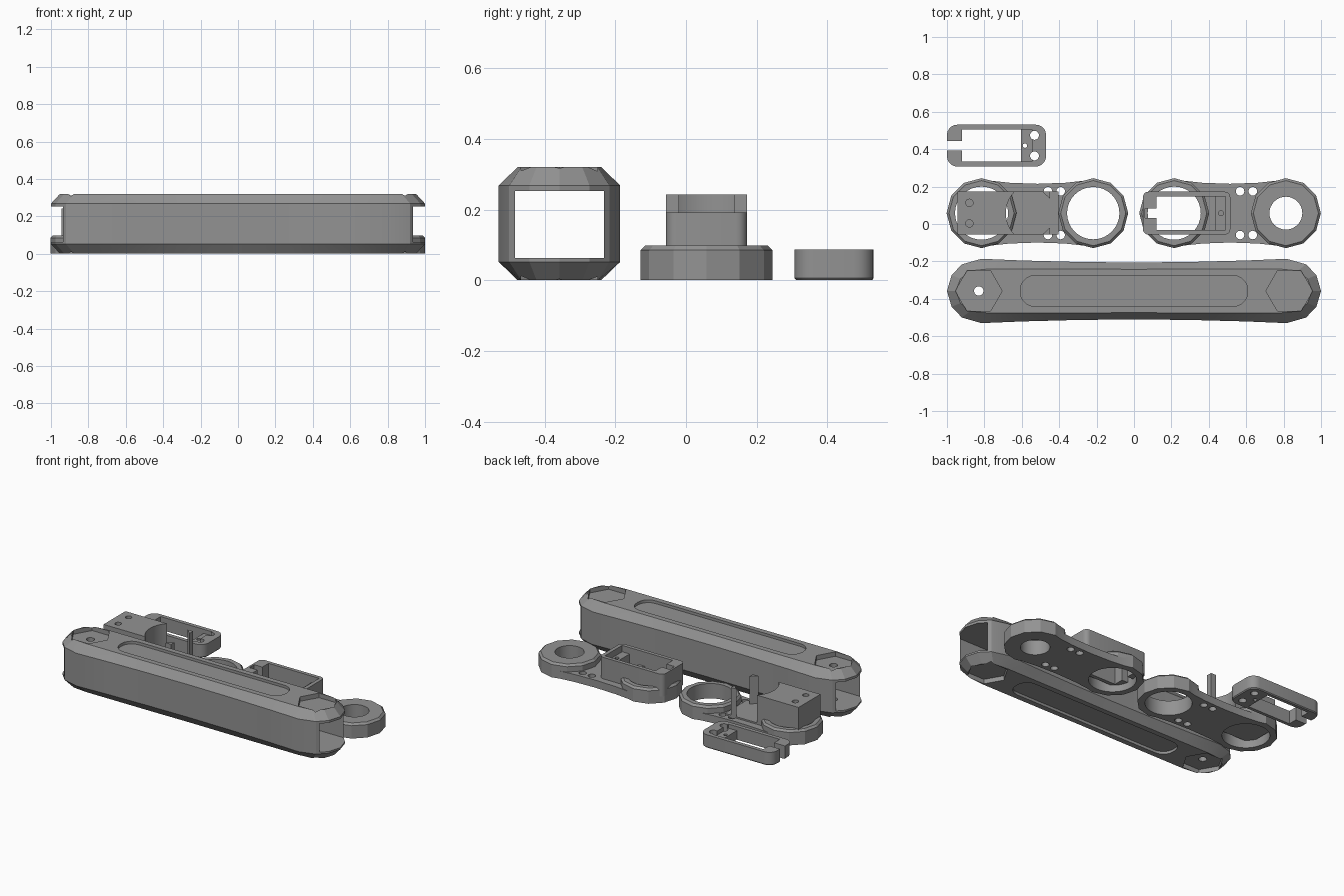
import bpy, bmesh, math

if "Cube" in bpy.data.objects:
    bpy.data.objects.remove(bpy.data.objects["Cube"])

grey = bpy.data.materials.new("mid_grey")
grey.diffuse_color = (0.29, 0.29, 0.29, 1)
grey.use_nodes = True
grey.node_tree.nodes["Principled BSDF"].inputs["Base Color"].default_value = grey.diffuse_color


def loft(name, levels):
    """Solid from stacked outlines: [(z, [(x, y), ...]), ...]"""
    bm = bmesh.new()
    rows = [[bm.verts.new((x, y, z)) for x, y in pts] for z, pts in levels]
    n = len(rows[0])
    for a, b in zip(rows, rows[1:]):
        for i in range(n):
            j = (i + 1) % n
            bm.faces.new((a[i], a[j], b[j], b[i]))
    bm.faces.new(rows[0][::-1])
    bm.faces.new(rows[-1])
    bmesh.ops.recalc_face_normals(bm, faces=bm.faces)
    me = bpy.data.meshes.new(name)
    bm.to_mesh(me)
    bm.free()
    me.materials.append(grey)
    ob = bpy.data.objects.new(name, me)
    bpy.context.collection.objects.link(ob)
    return ob


def prism(name, pts, z0, z1):
    return loft(name, [(z0, pts), (z1, pts)])


def circle(cx, cy, r, n=12, turn=0.0):
    return [(cx + r * math.cos(2 * math.pi * i / n + turn),
             cy + r * math.sin(2 * math.pi * i / n + turn)) for i in range(n)]


def rect(x0, x1, y0, y1, r=0.0, seg=5):
    if r == 0:
        return [(x0, y0), (x1, y0), (x1, y1), (x0, y1)]
    pts = []
    for k, (cx, cy) in enumerate([(x1 - r, y1 - r), (x0 + r, y1 - r),
                                  (x0 + r, y0 + r), (x1 - r, y0 + r)]):
        for i in range(seg + 1):
            a = math.pi / 2 * (k + i / seg)
            pts.append((cx + r * math.cos(a), cy + r * math.sin(a)))
    return pts


def combine(ob, others, op='DIFFERENCE'):
    """Apply booleans one by one and remove the helper solids."""
    for o in others:
        o.hide_render = True
        m = ob.modifiers.new("bool", 'BOOLEAN')
        m.operation, m.solver, m.object = op, 'EXACT', o
        bpy.context.view_layer.update()
        dg = bpy.context.evaluated_depsgraph_get()
        me = bpy.data.meshes.new_from_object(ob.evaluated_get(dg))
        ob.modifiers.clear()
        ob.data = me
        bpy.data.objects.remove(o)
    return ob


def hole(x, y, r, z0=-0.1, z1=0.5, n=24):
    return prism("cutter", circle(x, y, r, n), z0, z1)


# ---- long hollow arm with chamfered shell ----
AY = -0.358
quarter = [(1.0, 0.0), (0.975, 0.085), (0.92, 0.142), (0.815, 0.172),
           (0.6, 0.163), (0.3, 0.155), (0.0, 0.152)]
half = quarter + [(-x, y) for x, y in quarter[-2::-1]]
outline = half + [(x, -y) for x, y in half[-2:0:-1]]
full = [(x, y + AY) for x, y in outline]
inset = [(x * 0.952, AY + math.copysign(min(0.118, abs(y) * 0.76), y))
         for x, y in outline]
arm = loft("hollow_arm", [(0, inset), (0.052, full), (0.268, full), (0.32, inset)])
cuts = [prism("cutter", rect(-1.2, 1.2, AY - 0.126, AY + 0.126), 0.063, 0.252)]
for z0, z1 in ((-0.1, 0.03), (0.29, 0.5)):        # hexagonal end pockets
    for sx in (-1, 1):
        cuts.append(prism("cutter", circle(sx * 0.83, AY, 0.125, 6), z0, z1))
for z0, z1 in ((-0.1, 0.018), (0.302, 0.5)):      # long shallow panels
    cuts.append(prism("cutter", rect(-0.607, 0.607, AY - 0.082, AY + 0.082, 0.075), z0, z1))
cuts.append(hole(-0.83, AY, 0.025))
combine(arm, cuts)

# ---- two-ring links ----
LY = 0.058


def link(name, xa, xb, ra, rb, hx):
    mid, w = (xa + xb) / 2, (xb - xa) / 2
    top = [(mid + w * t, 0.157 + 0.022 * t * t) for t in (1, 0.5, 0, -0.5, -1)]
    pts = [(x, LY + y) for x, y in top] + [(x, LY - y) for x, y in top[::-1]]
    body = prism(name, pts, 0, 0.05)
    rings = [loft("ring", [(0, circle(x, LY, 0.187)), (0.085, circle(x, LY, 0.187)),
                           (0.098, circle(x, LY, 0.174))]) for x in (xa, xb)]
    combine(body, rings, 'UNION')
    cut = [hole(xa, LY, ra, n=32), hole(xb, LY, rb, n=32)]
    for x in hx:
        for s in (-1, 1):
            cut.append(hole(x, LY + s * 0.117, 0.023, n=16))
    return combine(body, cut)


link("left_link", -0.815, -0.218, 0.142, 0.140, (-0.46, -0.392))
link("right_link", 0.215, 0.812, 0.142, 0.088, (0.567, 0.635))

# ---- mounting block with a hollowed end, over the left ring ----
block = prism("mounting_block", rect(-0.945, -0.64, LY - 0.1145, LY + 0.1145), 0.05, 0.243)
combine(block, [hole(-0.52, LY, 0.165, n=40)]
        + [hole(-0.88, LY + s * 0.055, 0.02, z0=0.15, n=16) for s in (-1, 1)])

# Slim triangular posts and the low pad between them
for side, s in (("front", -1), ("back", 1)):
    prism(side + "_post", [(-0.49, LY + s * 0.1145), (-0.45, LY + s * 0.1145),
                           (-0.45, LY + s * 0.078)], 0.04, 0.243)
prism("link_pad", rect(-0.665, -0.405, LY - 0.1145, LY + 0.1145), 0.04, 0.06)

# ---- open frame standing on the right link ----
frame = prism("link_frame", rect(0.047, 0.515, LY - 0.1145, LY + 0.1145, 0.03), 0.045, 0.192)
combine(frame, [
    prism("cutter", rect(0.12, 0.49, LY - 0.09, LY + 0.09), 0.0, 0.4),
    prism("cutter", rect(0.06, 0.13, LY - 0.025, LY + 0.025), 0.0, 0.4),
])
boss = prism("frame_screw_boss", rect(0.435, 0.495, LY - 0.092, LY + 0.092), 0.045, 0.15)
combine(boss, [hole(0.465, LY, 0.013, z0=0.07, n=16)])

# ---- separate open frame ----
FY = 0.419
loose = loft("loose_frame", [(0, rect(-0.995, -0.475, FY - 0.107, FY + 0.107, 0.05)),
                             (0.006, rect(-1.0, -0.47, FY - 0.112, FY + 0.112, 0.055)),
                             (0.087, rect(-1.0, -0.47, FY - 0.112, FY + 0.112, 0.055))])
combine(loose, [
    prism("cutter", rect(-0.92, -0.605, FY - 0.086, FY + 0.086), -0.1, 0.4),
    prism("cutter", rect(-1.1, -0.91, FY - 0.026, FY + 0.026), -0.1, 0.4),
    prism("cutter", rect(-0.61, -0.545, FY - 0.086, FY + 0.086), 0.06, 0.4),
    hole(-0.532, FY + 0.055, 0.024, n=16), hole(-0.532, FY - 0.055, 0.024, n=16),
    hole(-0.583, FY, 0.012, n=16),
])

# Smooth the round walls, keep the corners crisp
for ob in bpy.context.scene.objects:
    ob.select_set(True)
    bpy.context.view_layer.objects.active = ob
bpy.ops.object.shade_smooth_by_angle(angle=math.radians(20))
